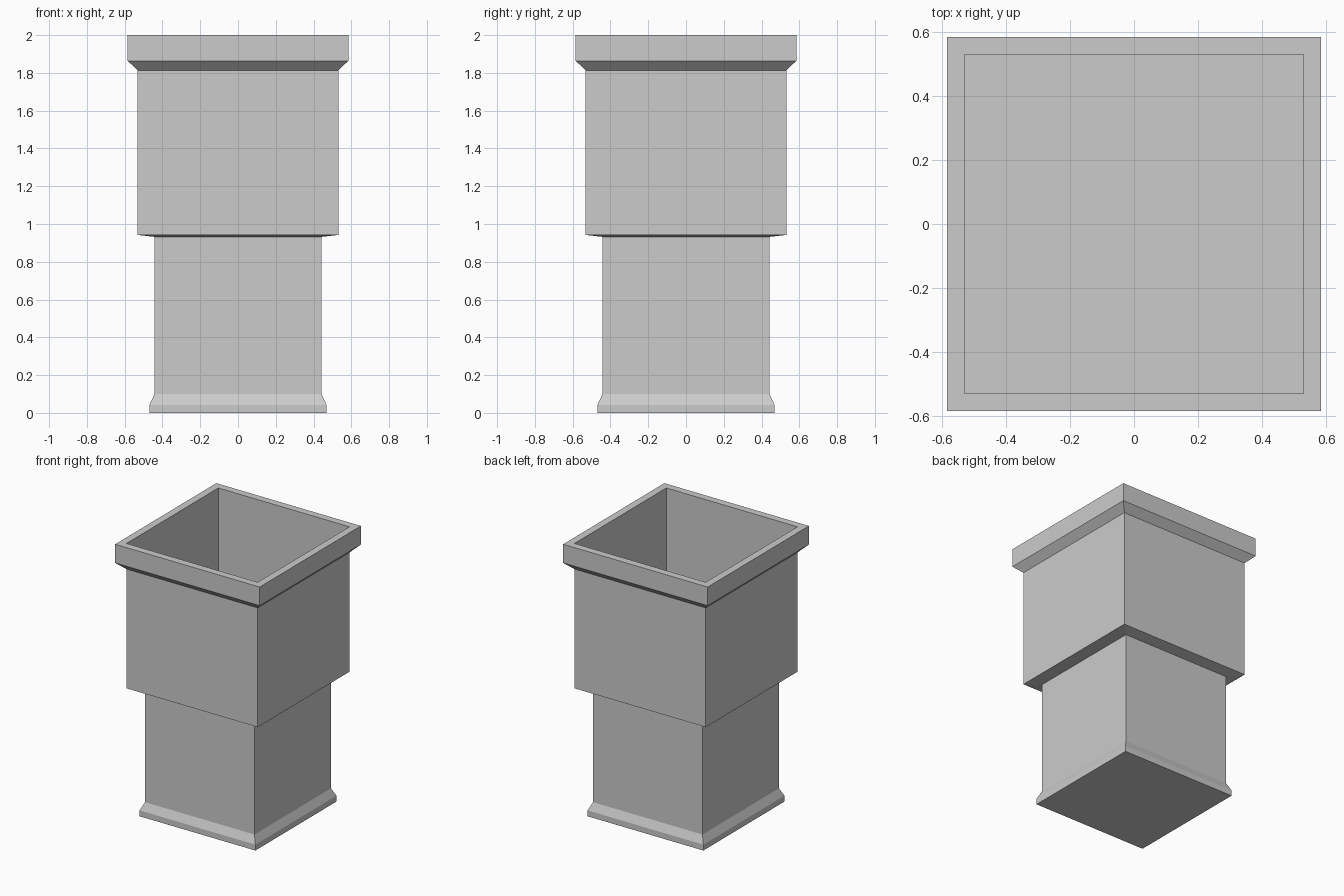
import bpy, bmesh

if "Cube" in bpy.data.objects:
    bpy.data.objects.remove(bpy.data.objects["Cube"])


def square_sweep(name, profile, cap_start=False, cap_end=False):
    """Sweep (half width, height) points around a square plan."""
    bm = bmesh.new()
    rings = []
    for r, z in profile:
        rings.append([bm.verts.new((sx * r, sy * r, z))
                      for sx, sy in ((-1, -1), (1, -1), (1, 1), (-1, 1))])
    for a, b in zip(rings, rings[1:]):
        for i in range(4):
            j = (i + 1) % 4
            bm.faces.new((a[i], a[j], b[j], b[i]))
    if cap_start:
        bm.faces.new(rings[0][::-1])
    if cap_end:
        bm.faces.new(rings[-1])
    mesh = bpy.data.meshes.new(name)
    bm.to_mesh(mesh)
    bm.free()
    obj = bpy.data.objects.new(name, mesh)
    bpy.context.collection.objects.link(obj)
    return obj


# Square planter: flared foot, narrow lower box, wide upper box, overhanging
# rim, then down the inside to the flat floor
square_sweep("planter", [
    (0.468, 0.0), (0.468, 0.043), (0.442, 0.10),      # foot
    (0.442, 0.932), (0.531, 0.942),                   # lower box and step
    (0.531, 1.813), (0.584, 1.864), (0.584, 2.0),     # upper box and rim
    (0.53, 2.0), (0.53, 0.945),                       # inside wall
], cap_start=True, cap_end=True)
